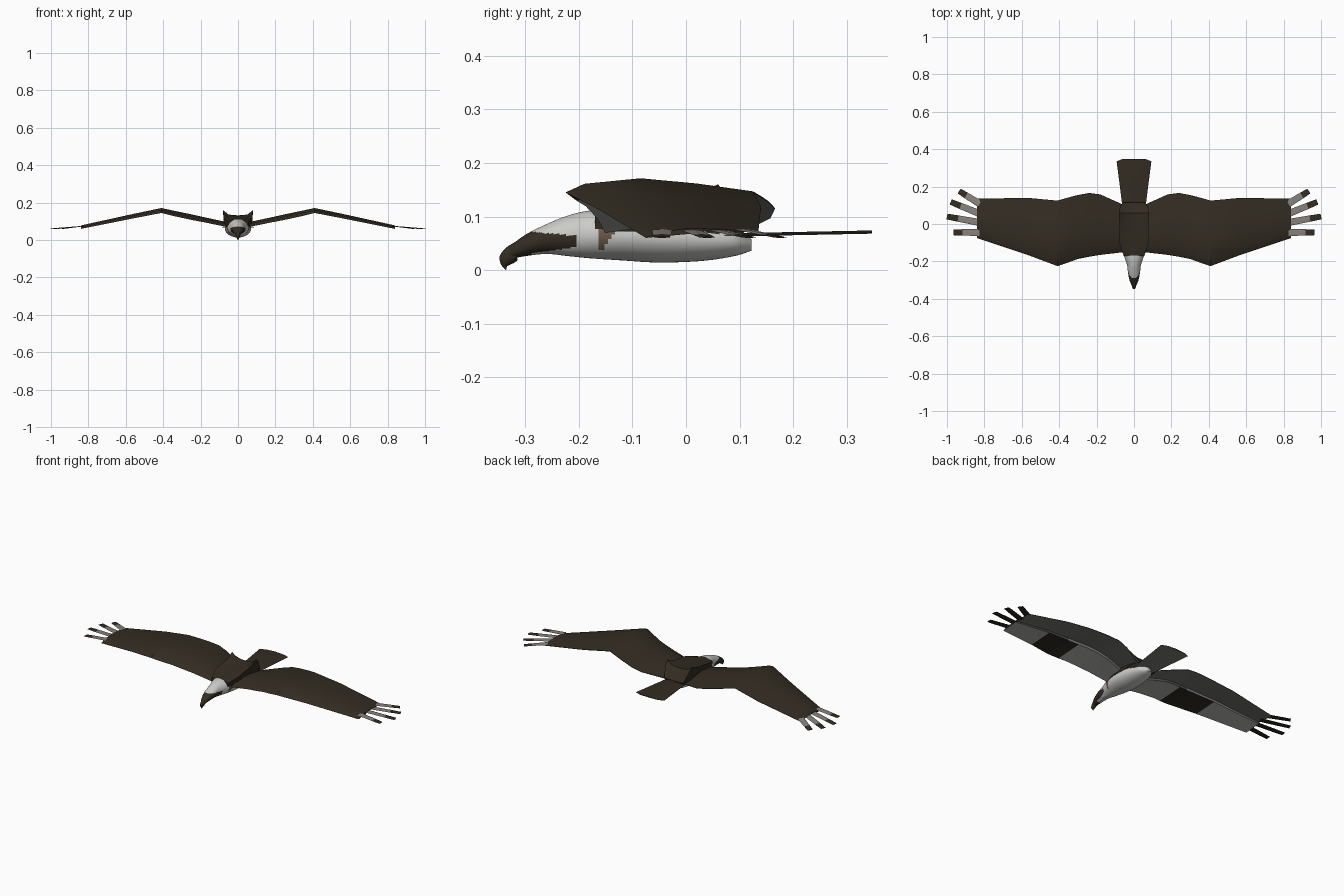
import bpy, bmesh, math
from mathutils import Vector

cube = bpy.data.objects.get("Cube")
if cube:
    bpy.data.objects.remove(cube, do_unlink=True)


def material(name, r, g, b):
    m = bpy.data.materials.new(name)
    m.use_nodes = True
    m.diffuse_color = (r, g, b, 1)
    bsdf = next(n for n in m.node_tree.nodes if n.type == 'BSDF_PRINCIPLED')
    bsdf.inputs["Base Color"].default_value = (r, g, b, 1)
    return m


brown = material("dark brown", .033, .025, .016)
white = material("soft white", .6, .6, .58)
rust = material("breast brown", .15, .1, .07)
pale = material("covert grey", .38, .38, .37)
slate = material("flight feather grey", .19, .19, .18)
black = material("near black", .024, .02, .015)
ash = material("finger grey", .24, .22, .205)


def loft(name, rings, mats, rule=None, angle=40):
    """Skin a row of closed rings, cap both ends, colour faces by rule."""
    bm = bmesh.new()
    rows = [[bm.verts.new(p) for p in ring] for ring in rings]
    n = len(rows[0])
    for a, b in zip(rows, rows[1:]):
        for i in range(n):
            j = (i + 1) % n
            bm.faces.new((a[i], a[j], b[j], b[i]))
    bm.faces.new(rows[0])
    bm.faces.new(rows[-1])
    bmesh.ops.recalc_face_normals(bm, faces=bm.faces[:])
    bm.normal_update()
    if rule:
        for f in bm.faces:
            f.material_index = rule(f.calc_center_median(), f.normal)
    me = bpy.data.meshes.new(name)
    bm.to_mesh(me)
    bm.free()
    for m in mats:
        me.materials.append(m)
    me.shade_smooth()
    me.set_sharp_from_angle(angle=math.radians(angle))
    ob = bpy.data.objects.new(name, me)
    bpy.context.collection.objects.link(ob)
    return ob


def smooth_rows(rows, steps):
    """Catmull-Rom interpolation of a table of stations."""
    out = []
    for i in range(len(rows) - 1):
        a, b, c, d = (Vector(rows[max(0, min(len(rows) - 1, k))])
                      for k in (i - 1, i, i + 1, i + 2))
        for s in range(steps):
            t = s / steps
            out.append(b + (c - a) * (t / 2) + (a * 2 - b * 5 + c * 4 - d) * (t * t / 2)
                       + (b * 3 - a - c * 3 + d) * (t ** 3 / 2))
    return out + [Vector(rows[-1])]


def oval(w, top, bottom, n=64):
    """Oval ring of half width w between a top and a bottom (y, z) point."""
    ring = []
    for i in range(n):
        a = math.tau * i / n
        k = .5 + .5 * math.cos(a)
        y, z = (bottom[q] + (top[q] - bottom[q]) * k for q in (0, 1))
        ring.append((w * math.sin(a), y, z))
    return ring


# Body and head: y, half width, bottom, top
body = [(-.33, .012, .02, .044), (-.30, .024, .026, .066), (-.26, .032, .03, .086),
        (-.22, .037, .026, .102), (-.18, .05, .022, .111), (-.12, .066, .018, .115),
        (-.05, .07, .014, .112), (.03, .062, .017, .1), (.09, .045, .026, .082),
        (.122, .014, .036, .058)]


def body_colour(c, n):
    if c.y < -.29:                                    # face
        return 0
    if c.y > -.172 and c.z > (.094 if c.y < .04 else .068):   # back
        return 0
    t = (c.y + .29) / .08                             # eye stripe
    if t < 1.05 and .031 + .011 * t < c.z < .072 - .008 * t:
        return 0
    if -.165 < c.y < -.158 + .7 * (c.z - .034) and .036 < c.z < .08:
        return 2                                      # breast band
    return 1


loft("body", [oval(w, (y, t), (y, b)) for y, w, b, t in smooth_rows(body, 10)],
     [brown, white, rust], body_colour, 60)

# Hooked beak: half width, top y and z, bottom y and z
beak = [(.013, -.318, .053, -.315, .018), (.012, -.336, .042, -.322, .013),
        (.009, -.348, .026, -.331, .009), (.005, -.346, .011, -.335, .006),
        (.001, -.337, .0, -.335, .001)]
loft("beak", [oval(w, (a, b), (c, d), 12) for w, a, b, c, d in smooth_rows(beak, 3)],
     [brown], None, 60)

# Fanned tail, brown above and grey below
tail = [(.04, .05), (.1, .063), (.22, .078), (.335, .093), (.348, .06)]
loft("tail", [[(-w, y, .063 + .02 * y), (0, y, .067 + .02 * y), (w, y, .063 + .02 * y),
               (0, y, .061 + .02 * y)] for y, w in tail],
     [brown, slate], lambda c, n: 1 if n.z < -.2 else 0)

# Wing stations: x, leading y, trailing y, leading z, trailing z, camber
stations = [(.05, -.15, .1, .068, .068, 1), (.18, -.165, .158, .095, .098, 1),
            (.24, -.175, .166, .106, .115, 1), (.3, -.187, .155, .119, .127, 1),
            (.35, -.205, .142, .13, .136, 1), (.41, -.225, .125, .145, .146, 1),
            (.57, -.165, .14, .114, .118, .85), (.84, -.075, .135, .06, .07, .55)]
# Section: chord fraction and height, over the top and back underneath
section = [(0, 0), (.1, .016), (.4, .026), (.7, .016), (1, .001),
           (1, -.001), (.75, .009), (.5, .017), (.48, .008), (.1, .002)]
# Primary fingers: root y, tip x, tip y
fingers = [(.108, .935, .176), (.055, .98, .118), (.008, 1.0, .04), (-.045, .965, -.045)]
# Shoulder feathers: y, inner z, peak x, peak z
scapular = [(-.17, .108, .055, .1), (-.1, .119, .078, .12), (0, .127, .078, .136),
            (.06, .132, .08, .16), (.085, .118, .077, .13), (.115, .078, .062, .08)]


def wing_colour(c, n):
    if n.z > -.1:
        return 0
    lead, trail = [sum((s[k] + (t[k] - s[k]) * (abs(c.x) - s[0]) / (t[0] - s[0])
                        for s, t in zip(stations, stations[1:])
                        if s[0] <= abs(c.x) < t[0])) for k in (1, 2)]
    if (c.y - lead) / max(trail - lead, .01) > .485:
        return 2
    return 3 if .35 < abs(c.x) < .57 else 1


for side, label in ((1, "left"), (-1, "right")):
    loft(label + "_wing",
         [[(side * x, l + (t - l) * c, zl + (zt - zl) * c + h * k) for c, h in section]
          for x, l, t, zl, zt, k in stations],
         [brown, pale, slate, black], wing_colour, 25)

    for i, (root, tx, ty) in enumerate(fingers):
        start, end = Vector((.825, root, .075)), Vector((tx, ty, .061))
        across = Vector((root - ty, tx - .825, 0)).normalized()
        rings = []
        for t, w in ((0, .019), (.3, .018), (.66, .017), (1, .015)):
            p = start.lerp(end, t)
            pts = [p - across * w, p + Vector((0, 0, .0015)), p + across * w,
                   p - Vector((0, 0, .0015))]
            rings.append([(side * q.x, q.y, q.z) for q in pts])
        limit = start.lerp(end, .66).x
        loft(f"{label}_finger_feather_{i + 1}", rings, [ash, brown, black],
             lambda c, n: 2 if n.z < 0 else (1 if abs(c.x) > limit else 0))

    loft(label + "_shoulder_feathers",
         [[(0, y, zi), (side * (px - .03), y, zi + .15 * (zp - zi)),
           (side * px, y, zp), (side * (px - .004), y, .072)]
          for y, zi, px, zp in scapular], [brown], None, 30)
